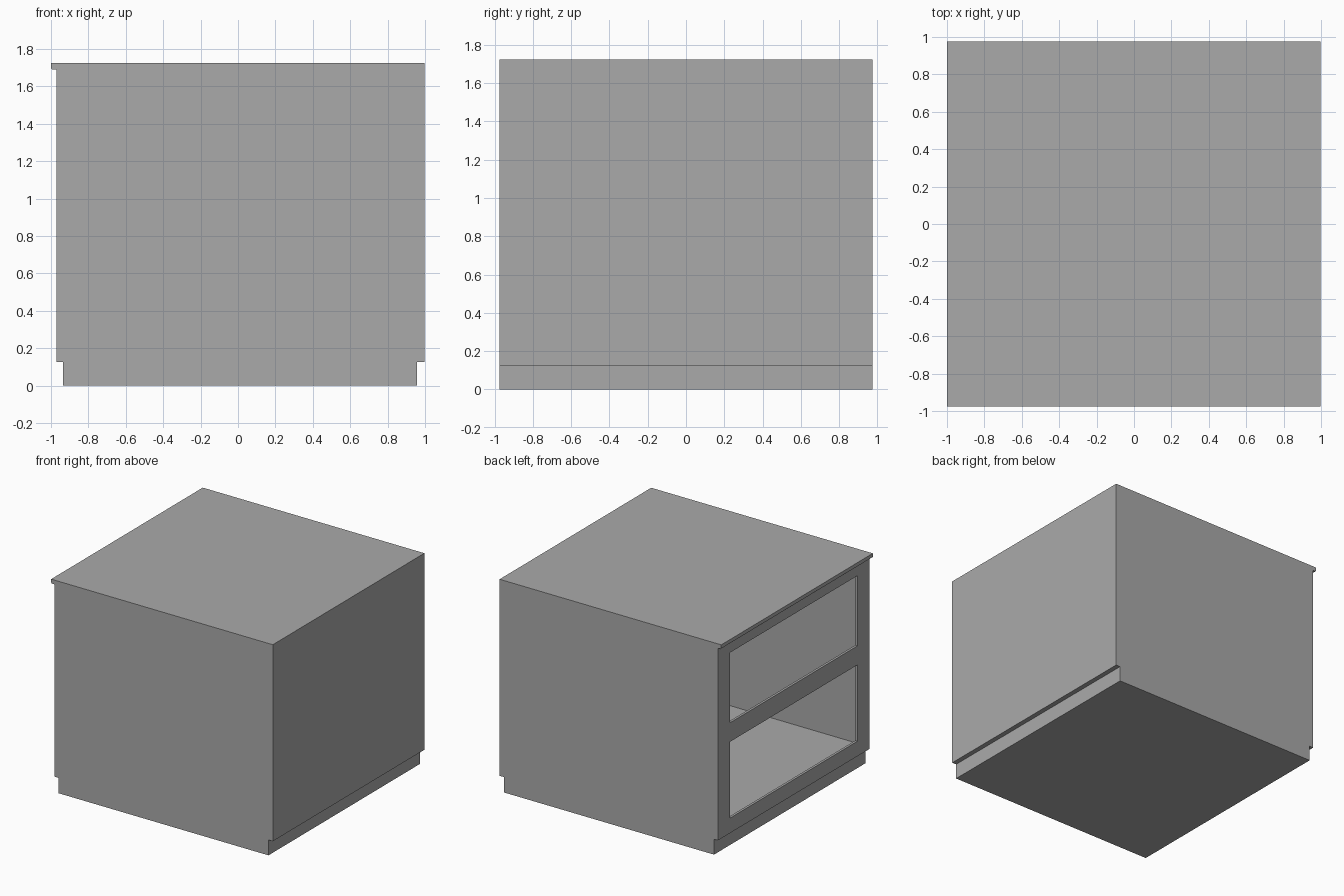
import bpy
import bmesh

cube = bpy.data.objects.get("Cube")
if cube:
    bpy.data.objects.remove(cube, do_unlink=True)

# Single grey finish
grey = bpy.data.materials.new("plain grey")
grey.use_nodes = True
colour = (0.4, 0.4, 0.4, 1)
grey.diffuse_color = colour
grey.node_tree.nodes["Principled BSDF"].inputs["Base Color"].default_value = colour


def box(name, x, y, z):
    """Add a box spanning the given (low, high) ranges."""
    bm = bmesh.new()
    bmesh.ops.create_cube(bm, size=1)
    for v in bm.verts:
        v.co = [r[0] if c < 0 else r[1] for c, r in zip(v.co, (x, y, z))]
    mesh = bpy.data.meshes.new(name)
    bm.to_mesh(mesh)
    bm.free()
    mesh.materials.append(grey)
    obj = bpy.data.objects.new(name, mesh)
    bpy.context.collection.objects.link(obj)
    return obj


# Main dimensions
face, back = -0.97, 0.996
half = 0.975
kick, counter, top = 0.125, 1.69, 1.725
board, frame = 0.0375, 0.02
inner = half - board
stile = 0.82

# Recessed plinth and cabinet floor
box("plinth", (-0.935, 0.957), (-half, half), (0, kick))
box("cabinet_floor", (face + frame, back - board), (-inner, inner), (kick, kick + board))

# Side walls and rear panel
for name, s in (("front_wall", -1), ("back_wall", 1)):
    box(name, (face + frame, back), sorted((s * inner, s * half)), (kick, counter))
box("end_panel", (back - board, back), (-inner, inner), (kick, counter))

# Face frame around the two openings
for name, s in (("front_stile", -1), ("back_stile", 1)):
    box(name, (face, face + frame), sorted((s * stile, s * half)), (kick, counter))
for name, z in (("bottom_rail", (kick, 0.247)),
                ("middle_rail", (0.868, 1.023)),
                ("top_rail", (1.594, counter))):
    box(name, (face, face + frame), (-stile, stile), z)

# Countertop with an eased lower edge on the overhang
worktop = box("countertop", (-1, back), (-half, half), (counter, top))
bm = bmesh.new()
bm.from_mesh(worktop.data)
lip = [e for e in bm.edges if all(v.co.x < 0 and v.co.z < top - 0.01 for v in e.verts)]
bmesh.ops.bevel(bm, geom=lip, offset=0.01, segments=3, profile=0.5, affect="EDGES")
bm.to_mesh(worktop.data)
bm.free()
